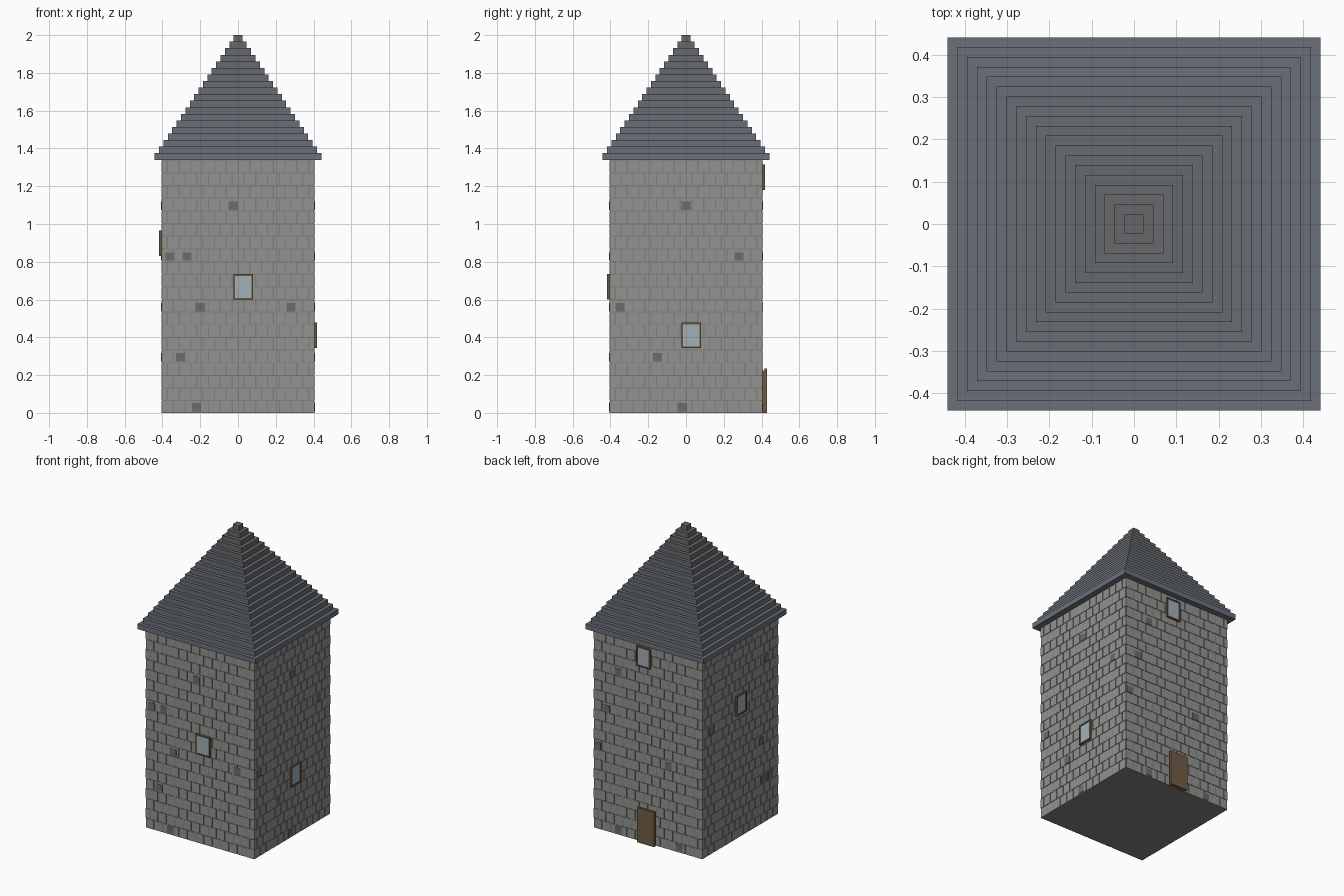
import bpy, bmesh
from math import pi
from mathutils import Matrix

if "Cube" in bpy.data.objects:
    bpy.data.objects.remove(bpy.data.objects["Cube"])

HALF, WALL_H = 0.405, 1.34
ROWS = 20
ROW_H = WALL_H / ROWS


def material(name, rgb):
    m = bpy.data.materials.new(name)
    m.diffuse_color = (*rgb, 1)
    m.use_nodes = True
    m.node_tree.nodes["Principled BSDF"].inputs["Base Color"].default_value = m.diffuse_color
    return m


STONE = material("stone", (0.29, 0.29, 0.285))
MORTAR = material("mortar", (0.22, 0.22, 0.215))
DARK = material("dark_stone", (0.15, 0.15, 0.148))
WOOD = material("wood", (0.15, 0.095, 0.045))
DOOR = material("door_wood", (0.16, 0.11, 0.06))
GLASS = material("glass", (0.36, 0.43, 0.48))


def boxes(name, mat, spans, turn=0):
    """One mesh of boxes given as (x0, x1, y0, y1, z0, z1), turned about z in quarter turns."""
    bm = bmesh.new()
    for x0, x1, y0, y1, z0, z1 in spans:
        m = Matrix.Translation(((x0 + x1) / 2, (y0 + y1) / 2, (z0 + z1) / 2))
        m = m @ Matrix.Diagonal((x1 - x0, y1 - y0, z1 - z0, 1))
        bmesh.ops.create_cube(bm, size=1, matrix=m)
    bm.transform(Matrix.Rotation(turn * pi / 2, 4, 'Z'))
    me = bpy.data.meshes.new(name)
    bm.to_mesh(me)
    bm.free()
    me.materials.append(mat)
    ob = bpy.data.objects.new(name, me)
    bpy.context.collection.objects.link(ob)
    return ob


# Tower core (mortar shows between the stones)
core = HALF - 0.003
boxes("tower_core", MORTAR, [(-core, core, -core, core, 0, WALL_H)])

# Thin stone courses on every side, alternate rows shifted by half a stone
SIDES = ("front", "right", "back", "left")
step, gap = 2 * HALF / 13, 0.007
for turn, side in enumerate(SIDES):
    spans = []
    for r in range(ROWS):
        z = r * ROW_H
        for i in range(14):
            x = -HALF + (i - 0.5 * (r % 2)) * step
            a, b = max(x + gap / 2, -HALF), min(x + step - gap / 2, HALF)
            if b - a > 0.01:
                spans.append((a, b, -HALF, -HALF + 0.006, z, z + ROW_H - 0.005))
    boxes(side + "_stones", STONE, spans, turn)

# Scattered dark stones: (position along the wall, row level), seen facing each wall
LEVELS = (0.03, 0.295, 0.56, 0.828, 1.097)
accents = {
    "front": [(-.025, 4), (-.36, 3), (-.27, 3), (-.2, 2), (.28, 2), (-.305, 1), (-.22, 0)],
    "right": [(0, 4), (.28, 3), (-.35, 2), (-.15, 1), (-.02, 0)],
    "back": [(-.22, 4), (-.308, 3), (.152, 2), (-.375, 2), (-.22, 0), (.234, 0)],
    "left": [(.277, 4), (-.309, 3), (.224, 2), (.245, 1), (.32, 1)],
}
for turn, side in enumerate(SIDES):
    boxes(side + "_dark_stones", DARK,
          [(x - .024, x + .024, -HALF - .002, -HALF + .004, LEVELS[k] - .022, LEVELS[k] + .022)
           for x, k in accents[side]], turn)

# Windows: four frame bars around a slightly recessed pane
W, H, BAR, FRONT = 0.0525, 0.0675, 0.009, -HALF - 0.012
for turn, side, cx, cz in ((0, "front", .028, .667), (1, "right", .028, .41),
                           (2, "back", -.03, 1.247), (3, "left", 0, .897)):
    l, r, b, t = cx - W, cx + W, cz - H, cz + H
    boxes(side + "_window_frame", WOOD, [
        (l, l + BAR, FRONT, -HALF + .01, b, t), (r - BAR, r, FRONT, -HALF + .01, b, t),
        (l + BAR, r - BAR, FRONT, -HALF + .01, b, b + BAR),
        (l + BAR, r - BAR, FRONT, -HALF + .01, t - BAR, t)], turn)
    boxes(side + "_window_pane", GLASS,
          [(l + BAR, r - BAR, FRONT + .004, -HALF + .01, b + BAR, t - BAR)], turn)

# Door on the back wall
boxes("door_backing", WOOD, [(-.057, .057, -.418, -.395, 0, .225)], 2)
boxes("door_panel", DOOR, [(-.064, .064, -.43, -.416, 0, .234)], 2)

# Stepped pyramid roof, slate fading to grey towards the tip
N = 19
layer_h = (2 - WALL_H) / N
for i in range(N):
    h = 0.441 + (0.023 - 0.441) * i / (N - 1)
    f = i / (N - 1)
    slate = material("slate_%02d" % i, (.145 - .015 * f, .165 - .03 * f, .195 - .055 * f))
    z = WALL_H + i * layer_h
    boxes("roof_layer_%02d" % i, slate, [(-h, h, -h, h, z, z + layer_h)])
